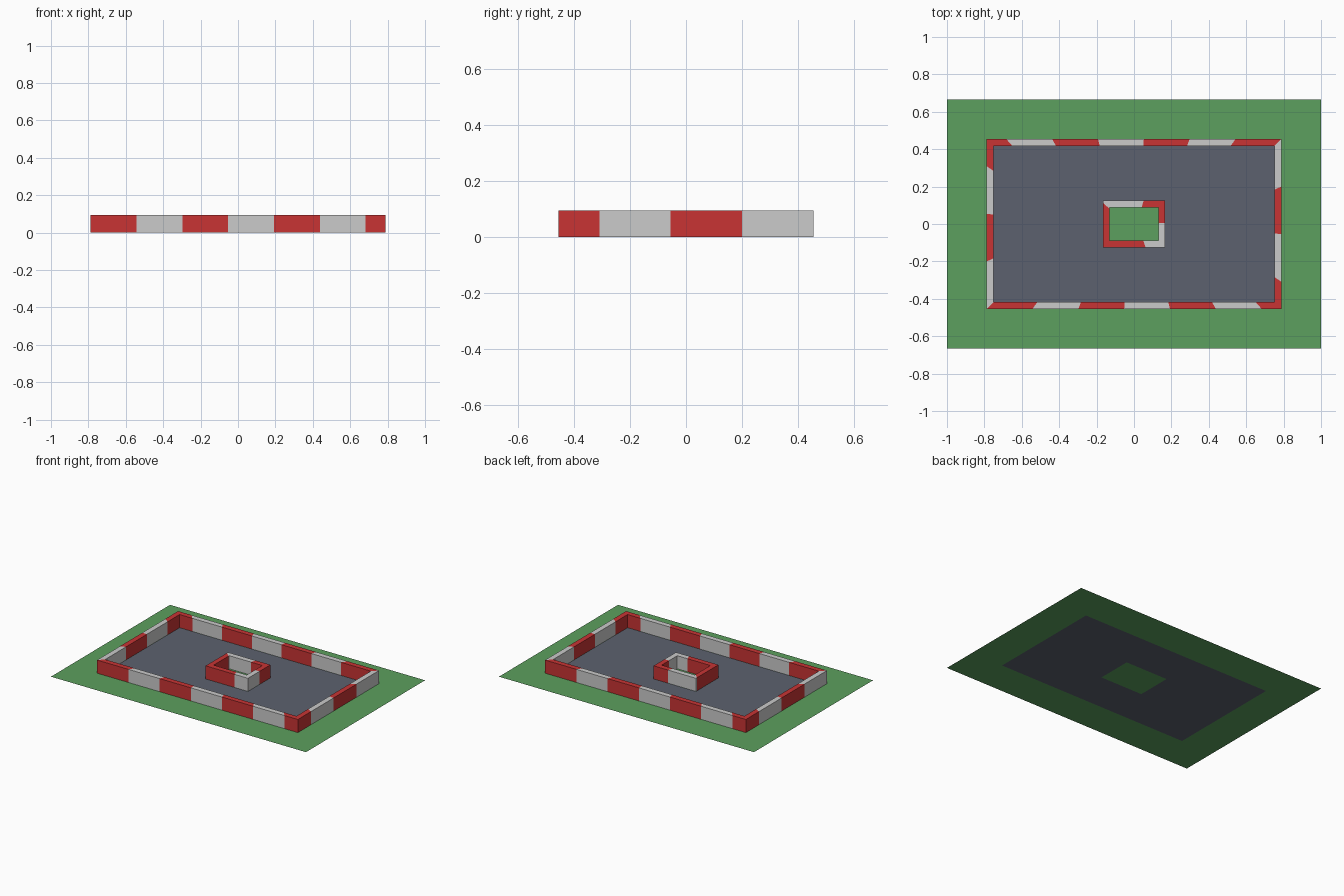
import bpy, bmesh, math

if "Cube" in bpy.data.objects:
    bpy.data.objects.remove(bpy.data.objects["Cube"])


def material(name, rgb):
    m = bpy.data.materials.new(name)
    m.diffuse_color = (*rgb, 1)
    m.use_nodes = True
    m.node_tree.nodes["Principled BSDF"].inputs["Base Color"].default_value = m.diffuse_color
    return m


grass = material("grass green", (0.107, 0.352, 0.112))
asphalt = material("asphalt grey", (0.107, 0.120, 0.156))
red = material("barrier red", (0.578, 0.034, 0.034))
white = material("barrier white", (0.597, 0.597, 0.597))


def corners(hx, hy):
    return [(-hx, -hy), (hx, -hy), (hx, hy), (-hx, hy)]


def finish(name, bm, mats):
    me = bpy.data.meshes.new(name)
    bm.to_mesh(me)
    bm.free()
    for m in mats:
        me.materials.append(m)
    ob = bpy.data.objects.new(name, me)
    bpy.context.collection.objects.link(ob)
    return ob


def flat_sheet(name, outer, mat, hole=None):
    """Flat rectangle at ground level, optionally with a rectangular hole."""
    bm = bmesh.new()
    a = [bm.verts.new((x, y, 0)) for x, y in corners(*outer)]
    if hole:
        b = [bm.verts.new((x, y, 0)) for x, y in corners(*hole)]
        for i in range(4):
            j = (i + 1) % 4
            bm.faces.new((a[i], a[j], b[j], b[i]))
    else:
        bm.faces.new(a)
    return finish(name, bm, [mat])


def barrier(name, outer, inner, path, stripes, height=0.0935, base=0.0005):
    """Rectangular wall with stripes spaced evenly along the path rectangle."""
    per_unit = stripes / (4 * (path[0] + path[1]))
    co, ci = corners(*outer), corners(*inner)
    sections, shades = [], []
    u0 = 0.0
    for side in range(4):
        u1 = u0 + 2 * path[side % 2] * per_unit
        # stripe borders on this side, plus its starting corner
        cuts = [u0] + [k for k in range(1, stripes) if u0 + 1e-6 < k < u1 - 1e-6]
        for n, u in enumerate(cuts):
            t = (u - u0) / (u1 - u0)
            nxt = (side + 1) % 4
            pts = []
            for c in (co, ci):
                pts.append(tuple(c[side][k] + (c[nxt][k] - c[side][k]) * t
                                 for k in (0, 1)))
            sections.append(pts)
            shades.append(int(math.floor(u + 1e-6)) % 2)
        u0 = u1
    bm = bmesh.new()
    loops = [[bm.verts.new((*o, base)), bm.verts.new((*i, base)),
              bm.verts.new((*i, height)), bm.verts.new((*o, height))]
             for o, i in sections]
    for n, a in enumerate(loops):
        b = loops[(n + 1) % len(loops)]
        for k in range(4):
            m = (k + 1) % 4
            f = bm.faces.new((a[k], a[m], b[m], b[k]))
            f.material_index = shades[n]
    bmesh.ops.recalc_face_normals(bm, faces=bm.faces[:])
    return finish(name, bm, [red, white])


road = (0.75, 0.4167)
island = (0.166, 0.1255)
island_inner = (0.13, 0.0875)

# Ground pieces meet edge to edge
flat_sheet("outer_grass", (1.0, 0.6667), grass, road)
flat_sheet("road_surface", road, asphalt, island)
flat_sheet("island_grass", island, grass)

# Striped barriers
barrier("outer_barrier", (0.7875, 0.4542), road, road, 20)
barrier("island_barrier", island, island_inner, (0.148, 0.1065), 5)
